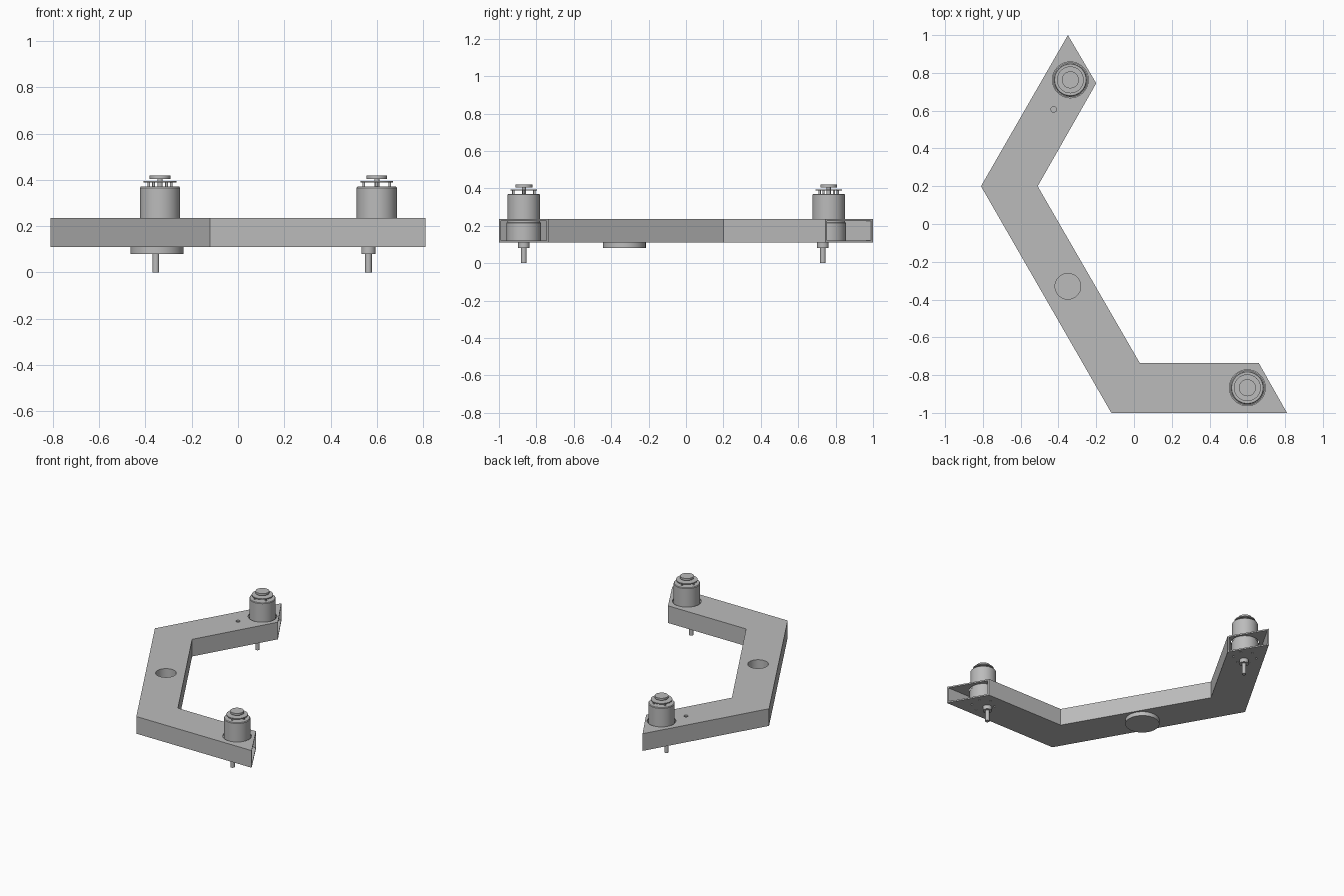
import bpy, bmesh, math
from mathutils import Vector

cube = bpy.data.objects.get("Cube")
if cube:
    bpy.data.objects.remove(cube, do_unlink=True)

grey = bpy.data.materials.new("plain grey")
grey.use_nodes = True
COLOUR = (0.5, 0.5, 0.5, 1)
grey.diffuse_color = COLOUR
grey.node_tree.nodes["Principled BSDF"].inputs["Base Color"].default_value = COLOUR

Z0, Z1, WALL = 0.11, 0.235, 0.01


def make_object(name, bm):
    bmesh.ops.recalc_face_normals(bm, faces=bm.faces)
    mesh = bpy.data.meshes.new(name)
    bm.to_mesh(mesh)
    bm.free()
    mesh.materials.append(grey)
    ob = bpy.data.objects.new(name, mesh)
    bpy.context.collection.objects.link(ob)
    return ob


def smooth(ob):
    bpy.ops.object.select_all(action='DESELECT')
    ob.select_set(True)
    bpy.context.view_layer.objects.active = ob
    bpy.ops.object.shade_smooth_by_angle(angle=math.radians(35))


def lathe(name, profile, centre, steps=48, closed=False):
    """Turn (radius, z) points around a vertical axis."""
    bm = bmesh.new()
    rings = []
    for r, z in profile:
        rings.append([bm.verts.new((centre[0] + r * math.cos(a), centre[1] + r * math.sin(a), z))
                      for a in (math.tau * i / steps for i in range(steps))])
    pairs = list(zip(rings, rings[1:]))
    if closed:
        pairs.append((rings[-1], rings[0]))
    for lo, hi in pairs:
        for i in range(steps):
            j = (i + 1) % steps
            bm.faces.new((lo[i], lo[j], hi[j], hi[i]))
    if not closed:
        bm.faces.new(rings[0])
        bm.faces.new(rings[-1])
    ob = make_object(name, bm)
    smooth(ob)
    return ob


def rod(name, centre, r, z0, z1, steps=32):
    return lathe(name, [(r, z0), (r, z1)], centre, steps)


# Hollow bent frame: outer and inner corner of each mitred station
stations = [((-0.35, 1.0), (-0.2, 0.745)), ((-0.81, 0.2), (-0.51, 0.2)),
            ((-0.12, -1.0), (0.03, -0.735)), ((0.81, -1.0), (0.66, -0.735))]
bm = bmesh.new()
loops = []
for a, b in stations:
    a, b = Vector(a), Vector(b)
    inset = (b - a) * (WALL / 0.265)
    loop = []
    for p, q, lo, hi in ((a, b, Z0, Z1), (a + inset, b - inset, Z0 + WALL, Z1 - WALL)):
        loop.append([bm.verts.new((v.x, v.y, z)) for v, z in ((p, lo), (q, lo), (q, hi), (p, hi))])
    loops.append(loop)
for s, t in zip(loops, loops[1:]):
    for layer in (0, 1):
        for i in range(4):
            j = (i + 1) % 4
            bm.faces.new((s[layer][i], s[layer][j], t[layer][j], t[layer][i]))
for end in (loops[0], loops[-1]):
    for i in range(4):
        j = (i + 1) % 4
        bm.faces.new((end[0][i], end[0][j], end[1][j], end[1][i]))
frame = make_object("frame_tube", bm)

# Motor positions with the direction from each towards the frame middle
motors = {"front": (Vector((0.60, -0.867)), Vector((-1, 0))),
          "back": (Vector((-0.337, 0.763)), Vector((-0.5, -0.866)))}
hub = Vector((-0.35, -0.33))

# Holes in the frame
cutters = [rod("cutter", hub, 0.068, Z1 - 0.03, Z1 + 0.03, 48),
           rod("cutter", (-0.425, 0.607), 0.015, Z1 - 0.03, Z1 + 0.03, 24)]
for centre, inward in motors.values():
    cutters.append(rod("cutter", centre, 0.095, Z1 - 0.03, Z1 + 0.03, 48))
    base = math.atan2(inward.y, inward.x)
    for k in range(6):
        a = base + math.tau * (k + 0.5) / 6
        spot = centre + 0.078 * Vector((math.cos(a), math.sin(a)))
        cutters.append(rod("cutter", spot, 0.007, Z0 - 0.03, Z0 + 0.018, 12))
for c in cutters:
    c.hide_render = True
    mod = frame.modifiers.new("hole", 'BOOLEAN')
    mod.operation, mod.solver, mod.object = 'DIFFERENCE', 'EXACT', c
bpy.context.view_layer.update()
cut = bpy.data.meshes.new_from_object(frame.evaluated_get(bpy.context.evaluated_depsgraph_get()))
frame.modifiers.clear()
frame.data = cut
for c in cutters:
    bpy.data.objects.remove(c, do_unlink=True)
smooth(frame)

# Hub: round plate below and a sleeve lining the top hole
rod("hub_plate", hub, 0.115, 0.08, Z0, 64)
lathe("hub_sleeve", [(0.068, Z0 + WALL), (0.068, Z1 - 0.001), (0.073, Z1 - 0.001),
                     (0.073, Z0 + WALL)], hub, closed=True)

# Geared motors
for side, (centre, inward) in motors.items():
    shaft = centre + inward * 0.036
    across = Vector((-inward.y, inward.x))
    lathe(side + "_motor_body", [(0.092, Z0 + WALL), (0.092, 0.216), (0.087, 0.218),
                                 (0.087, 0.366), (0.083, 0.371)], centre, 64)
    rod(side + "_shaft_boss", shaft, 0.031, 0.08, Z0 + WALL)
    rod(side + "_shaft", shaft, 0.0145, 0, 0.08)
    rod(side + "_encoder_board", centre, 0.071, 0.388, 0.395, 48)
    rod(side + "_encoder_stem", centre, 0.011, 0.37, 0.406, 20)
    rod(side + "_encoder_magnet", centre, 0.045, 0.405, 0.42, 48)
    for label, sign in (("left", 1), ("right", -1)):
        for way, axis in (("cross", across), ("long", inward)):
            rod(f"{side}_{label}_{way}_pin", centre + axis * 0.056 * sign, 0.006, 0.37, 0.39, 12)
